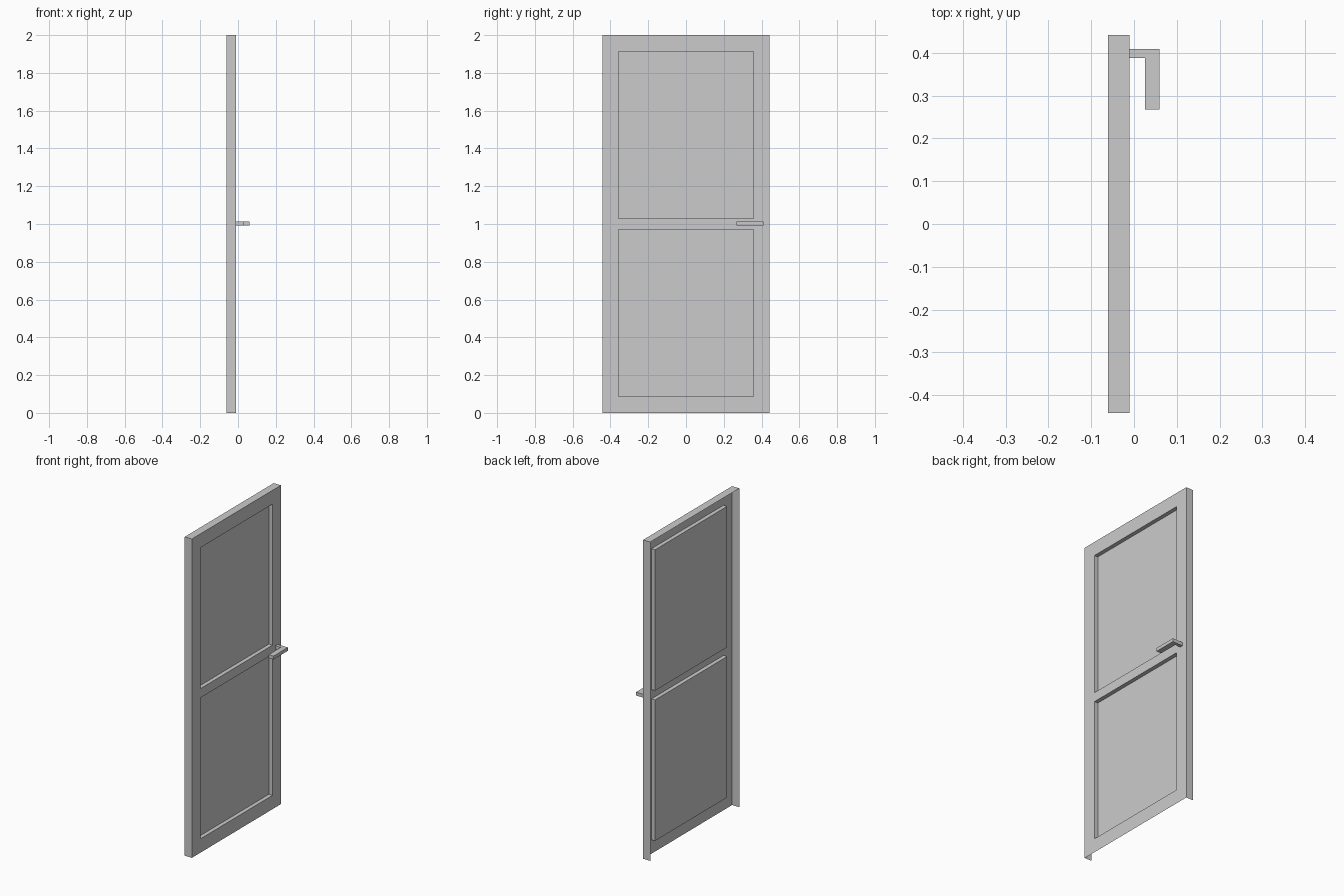
import bpy, bmesh

if "Cube" in bpy.data.objects:
    bpy.data.objects.remove(bpy.data.objects["Cube"])

FRONT, BACK = -0.011, -0.061
RECESS = 0.025


def finish(bm, name):
    mesh = bpy.data.meshes.new(name)
    bm.to_mesh(mesh)
    bm.free()
    obj = bpy.data.objects.new(name, mesh)
    bpy.context.collection.objects.link(obj)
    return obj


# Door leaf: a hollow shell, open at the back and the bottom
ys = [-0.441, -0.357, 0.357, 0.441]
zs = [0.0, 0.087, 0.971, 1.029, 1.913, 2.0]
bm = bmesh.new()
grid = [[bm.verts.new((FRONT, y, z)) for z in zs] for y in ys]
panels = []
for i in range(len(ys) - 1):
    for j in range(len(zs) - 1):
        f = bm.faces.new((grid[i][j], grid[i + 1][j],
                          grid[i + 1][j + 1], grid[i][j + 1]))
        if i == 1 and j in (1, 3):
            panels.append(f)

# Side and top edges folded backwards
rim = [e for e in bm.edges
       if e.is_boundary and any(v.co.z > 0.001 for v in e.verts)]
ext = bmesh.ops.extrude_edge_only(bm, edges=rim)["geom"]
for v in ext:
    if isinstance(v, bmesh.types.BMVert):
        v.co.x = BACK

# Two recessed panels with straight walls
for f in panels:
    loop = list(f.verts)
    inner = [bm.verts.new((FRONT - RECESS, v.co.y, v.co.z)) for v in loop]
    bm.faces.remove(f)
    bm.faces.new(inner)
    for k in range(4):
        n = (k + 1) % 4
        bm.faces.new((loop[k], loop[n], inner[n], inner[k]))
finish(bm, "door_leaf")

# Lever handle: L-shaped profile extruded upwards
profile = [(FRONT, 0.388), (0.026, 0.388), (0.026, 0.267),
           (0.06, 0.267), (0.06, 0.409), (FRONT, 0.409)]
bm = bmesh.new()
base = bm.faces.new([bm.verts.new((x, y, 0.993)) for x, y in profile])
top = bmesh.ops.extrude_face_region(bm, geom=[base], use_keep_orig=True)["geom"]
bmesh.ops.translate(bm, vec=(0, 0, 0.021),
                    verts=[v for v in top if isinstance(v, bmesh.types.BMVert)])
bmesh.ops.recalc_face_normals(bm, faces=bm.faces)
finish(bm, "lever_handle")
